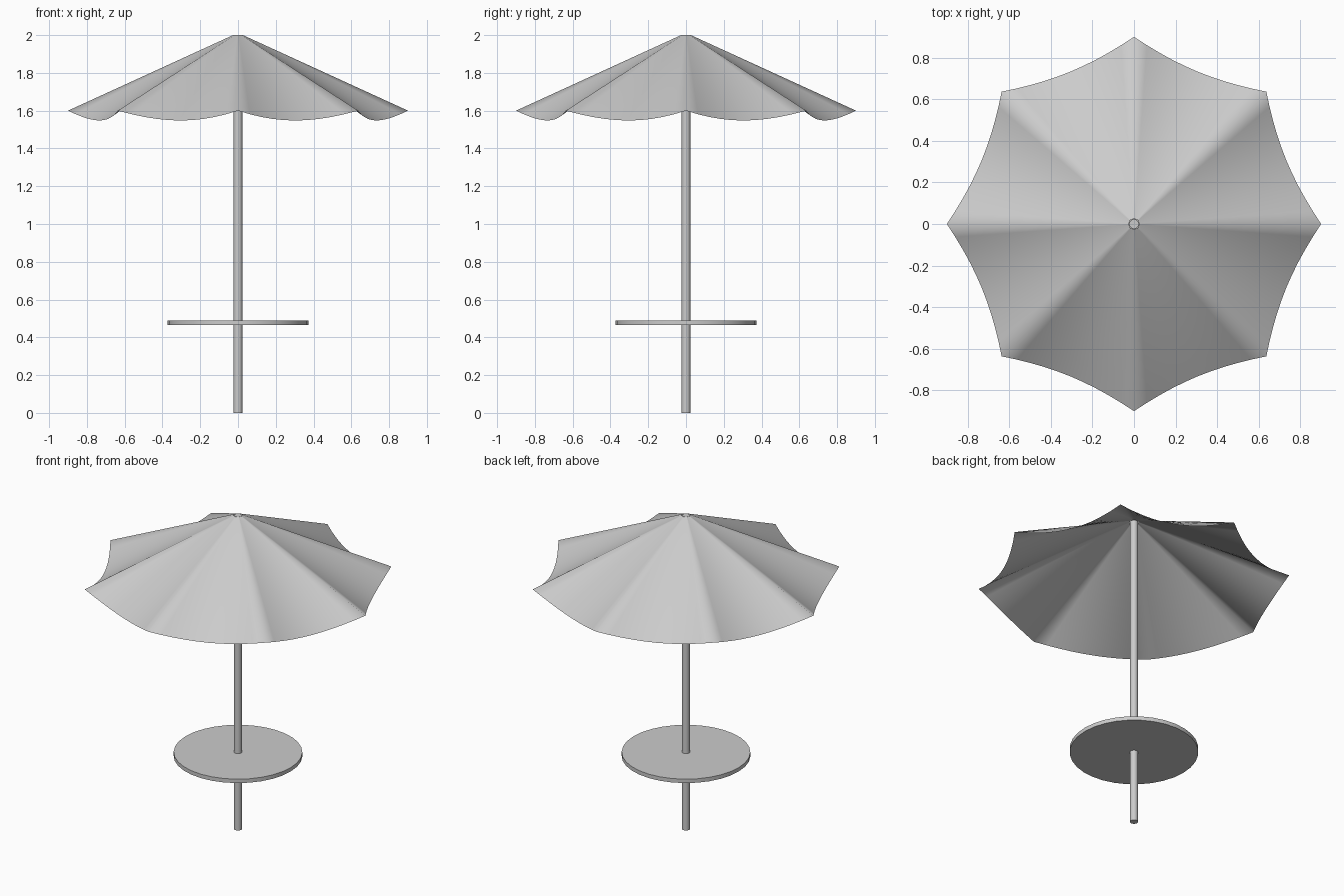
import bpy, bmesh
from math import sin, cos, pi

if "Cube" in bpy.data.objects:
    bpy.data.objects.remove(bpy.data.objects["Cube"])

RIBS, SEG, RINGS = 8, 10, 10


def cylinder(name, r, z0, z1, sides):
    bpy.ops.mesh.primitive_cylinder_add(vertices=sides, radius=r, depth=z1 - z0,
                                        location=(0, 0, (z0 + z1) / 2))
    ob = bpy.context.object
    ob.name = name
    bpy.ops.object.shade_smooth_by_angle()
    return ob


# Pole and round table
cylinder("pole", 0.023, 0.0, 2.0, 24)
cylinder("table_top", 0.372, 0.465, 0.49, 32)

# Canopy: eight straight ribs with fabric sagging between them
bm = bmesh.new()
n = RIBS * SEG
rings = []
for j in range(RINGS + 1):
    t = j / RINGS
    ring = []
    for i in range(n):
        k, u = i // SEG, (i % SEG) / SEG
        a0, a1 = 2 * pi * k / RIBS, 2 * pi * (k + 1) / RIBS
        bow = 4 * u * (1 - u)
        r = 0.026 + 0.874 * t
        shrink = 1 - 0.045 * bow * t      # scalloped rim
        x = r * shrink * ((1 - u) * cos(a0) + u * cos(a1))
        y = r * shrink * ((1 - u) * sin(a0) + u * sin(a1))
        z = 2.0 - 0.4 * t - 0.052 * bow * t ** 1.5
        ring.append(bm.verts.new((x, y, z)))
    rings.append(ring)
for a, b in zip(rings, rings[1:]):
    for i in range(n):
        m = (i + 1) % n
        bm.faces.new((a[i], b[i], b[m], a[m]))
mesh = bpy.data.meshes.new("canopy")
bm.to_mesh(mesh)
bm.free()
mesh.polygons.foreach_set("use_smooth", [True] * len(mesh.polygons))
canopy = bpy.data.objects.new("canopy", mesh)
bpy.context.collection.objects.link(canopy)
